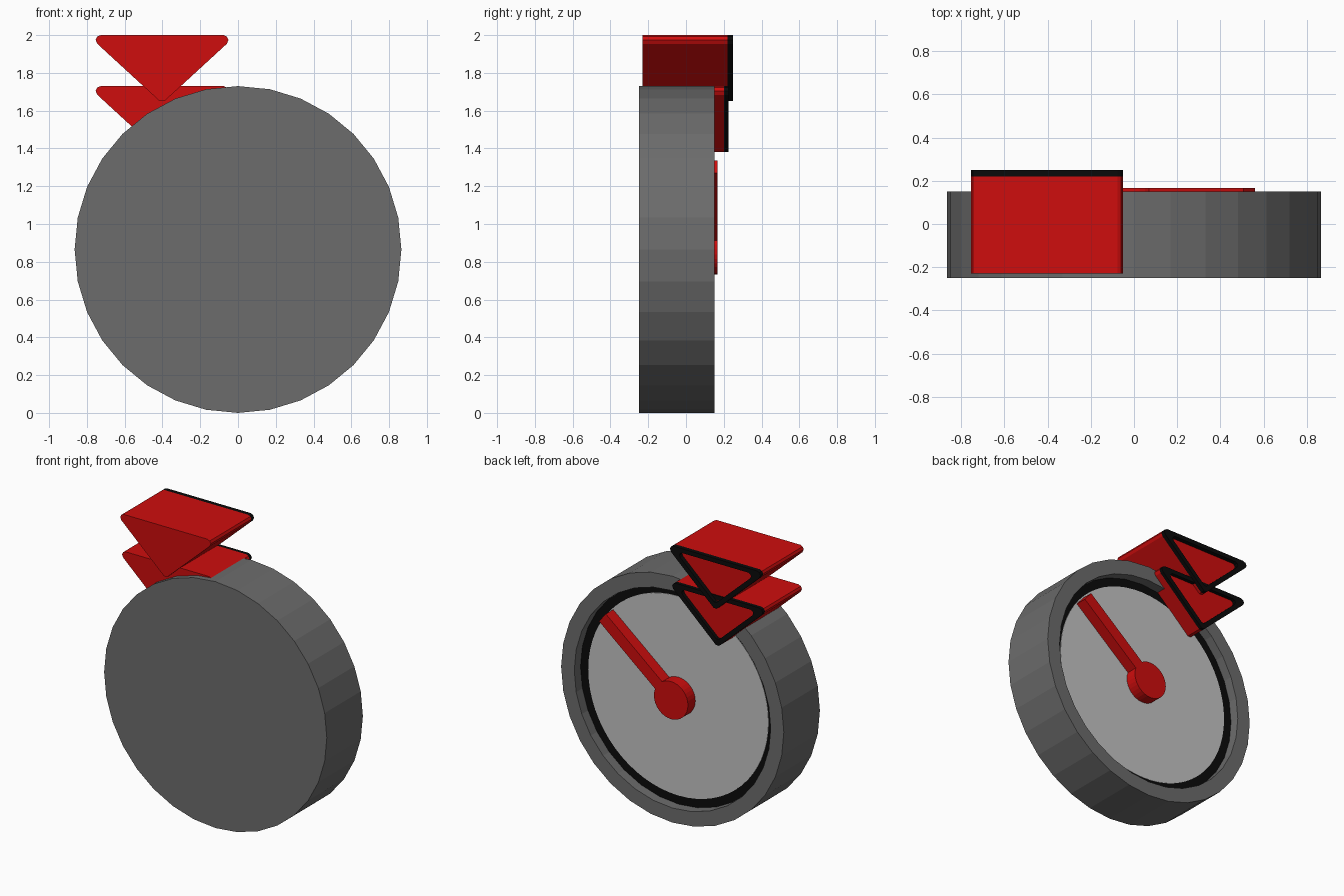
import bpy, bmesh, math

if "Cube" in bpy.data.objects:
    bpy.data.objects.remove(bpy.data.objects["Cube"])

def material(name, rgb):
    m = bpy.data.materials.new(name)
    m.diffuse_color = (*rgb, 1)
    m.use_nodes = True
    m.node_tree.nodes["Principled BSDF"].inputs["Base Color"].default_value = m.diffuse_color
    return m

RED = material("red", (0.62, 0.004, 0.004))
BLACK = material("black", (0.003, 0.003, 0.003))
GREY = material("dark_grey", (0.15, 0.15, 0.15))
PALE = material("pale_grey", (0.55, 0.55, 0.55))
CX, CZ = 0.0, 0.865   # centre of the dial

def skin(name, rings, mats, black_spans=()):
    """Join successive point rings with quads, cap both ends."""
    bm = bmesh.new()
    loops = [[bm.verts.new(p) for p in r] for r in rings]
    n = len(loops[0])
    for k, (a, b) in enumerate(zip(loops, loops[1:])):
        for i in range(n):
            j = (i + 1) % n
            f = bm.faces.new((a[i], a[j], b[j], b[i]))
            f.material_index = 1 if k in black_spans else 0
    bm.faces.new(loops[0][::-1])
    bm.faces.new(loops[-1])
    bmesh.ops.recalc_face_normals(bm, faces=bm.faces)
    me = bpy.data.meshes.new(name)
    bm.to_mesh(me)
    bm.free()
    for m in mats:
        me.materials.append(m)
    ob = bpy.data.objects.new(name, me)
    bpy.context.collection.objects.link(ob)
    return ob

def circle(r, y, n=32):
    return [(CX + r * math.sin(2 * math.pi * i / n), y,
             CZ + r * math.cos(2 * math.pi * i / n)) for i in range(n)]

# Round case, with a recess open to the back
skin("case", [circle(0.865, -0.25), circle(0.865, 0.15),
              circle(0.763, 0.15), circle(0.763, 0.078)], [GREY])

# Thin black ring plate and pale dial face in the recess
skin("dial_ring", [circle(0.762, 0.076), circle(0.762, 0.082)], [BLACK])
skin("dial_face", [circle(0.70, 0.080, 64), circle(0.70, 0.085, 64)], [PALE])

# Hub and pointer
skin("pointer_hub", [circle(0.132, 0.083), circle(0.132, 0.167)], [RED])
ang, half, length = math.radians(39.4), 0.042, 0.69
c, s = math.cos(ang), math.sin(ang)
def needle(y):
    return [(CX + u * c - v * s, y, CZ + u * s + v * c)
            for u, v in ((0, -half), (length, -half), (length, half), (0, half))]
skin("pointer_needle", [needle(0.083), needle(0.166)], [RED])

# Triangular markers: rounded wedge with a raised black frame on the back
half_tri = [(0.325, 0), (0.343, -0.008), (0.352, -0.025), (0.343, -0.046), (0.012, -0.35)]
TRI = half_tri + [(-x, z) for x, z in reversed(half_tri)]

def marker(name, top, y_front, y_frame, y_back):
    def ring(y, k=1.0):
        return [(-0.402 + x * k, y, top - 0.146 + (z + 0.146) * k) for x, z in TRI]
    k = 0.79
    skin(name, [ring(y_front), ring(y_frame), ring(y_back),
                ring(y_back, k), ring(y_frame, k)], [RED, BLACK], (1, 2, 3))

marker("upper_marker", 2.0, -0.23, 0.22, 0.25)
marker("lower_marker", 1.73, -0.21, 0.20, 0.225)
